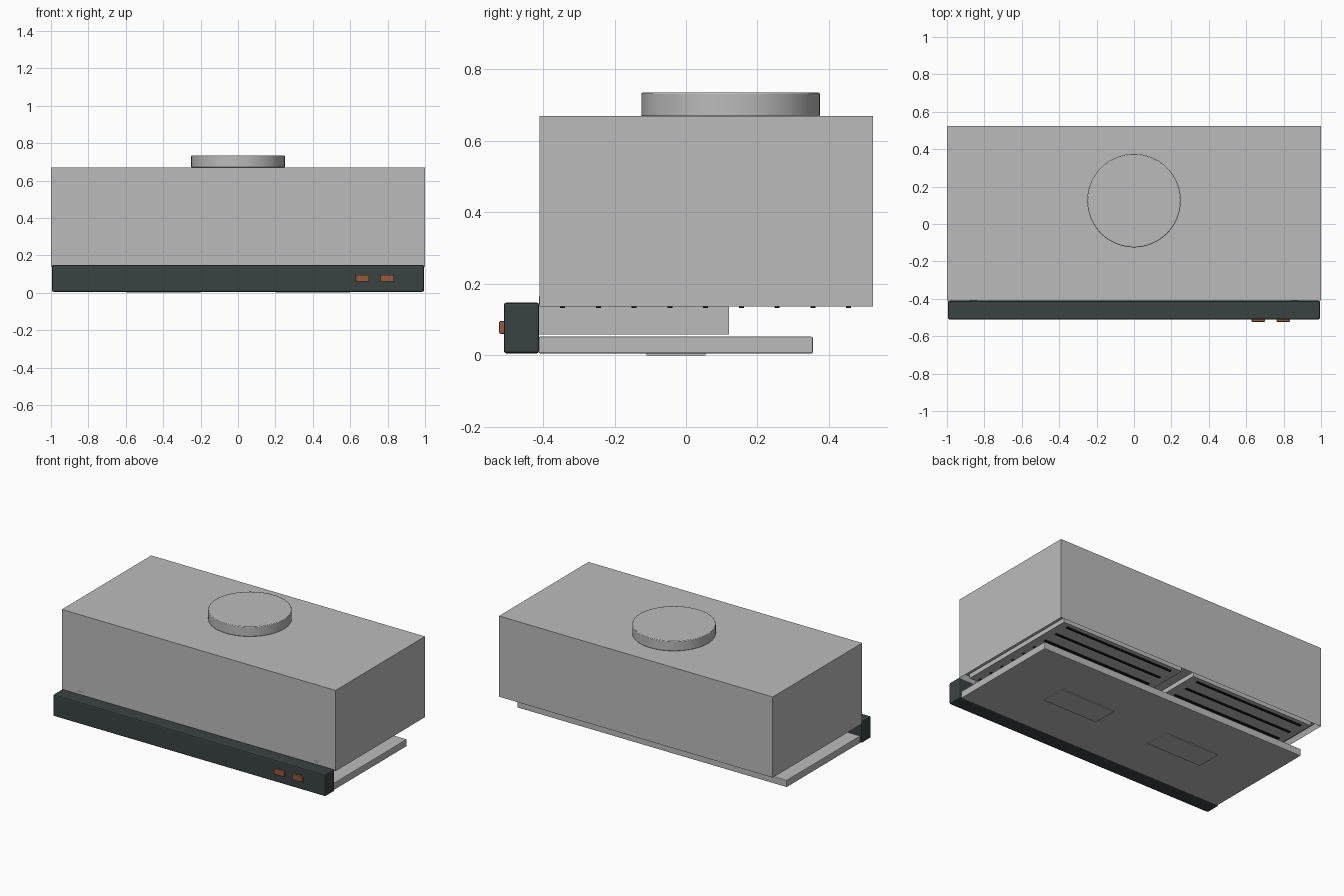
import bpy, bmesh, math

if "Cube" in bpy.data.objects:
    bpy.data.objects.remove(bpy.data.objects["Cube"])


def material(name, rgb):
    m = bpy.data.materials.new(name)
    m.diffuse_color = (*rgb, 1)
    m.use_nodes = True
    m.node_tree.nodes["Principled BSDF"].inputs["Base Color"].default_value = m.diffuse_color
    return m


STEEL = material("brushed steel", (0.50, 0.50, 0.50))
CHARCOAL = material("charcoal green", (0.042, 0.056, 0.054))
COPPER = material("copper", (0.32, 0.10, 0.045))
BLACK = material("slot black", (0.01, 0.01, 0.01))


def finish(ob, name, mat, bevel=0, segments=2):
    ob.name = name
    ob.data.materials.append(mat)
    if bevel:
        mod = ob.modifiers.new("rounded edges", 'BEVEL')
        mod.width = bevel
        mod.segments = segments
        mod.limit_method = 'ANGLE'
    return ob


def box(name, x, y, z, mat, bevel=0):
    """Box from (min, max) pairs on each axis."""
    lo, hi = zip(x, y, z)
    bpy.ops.mesh.primitive_cube_add(size=1, location=[(a + b) / 2 for a, b in zip(lo, hi)])
    ob = bpy.context.object
    ob.scale = [b - a for a, b in zip(lo, hi)]
    bpy.ops.object.transform_apply(location=False, rotation=False, scale=True)
    return finish(ob, name, mat, bevel)


# Main housing, with a shallow recess underneath for the filters
housing = box("housing", (-1, 1), (-0.41, 0.523), (0.137, 0.67), STEEL)
bm = bmesh.new()
bm.from_mesh(housing.data)
bottom = min(bm.faces, key=lambda f: f.calc_center_median().z)
bmesh.ops.inset_individual(bm, faces=[bottom], thickness=0.02)
bmesh.ops.translate(bm, verts=bottom.verts[:], vec=(0, 0, 0.03))
bm.to_mesh(housing.data)
bm.free()

# Round duct collar on top
bpy.ops.mesh.primitive_cylinder_add(vertices=64, radius=0.25, depth=0.066,
                                    location=(0, 0.125, 0.702))
collar = finish(bpy.context.object, "duct_collar", STEEL, 0.004)
bpy.ops.object.shade_smooth_by_angle(angle=math.radians(35))

# Front control bar and its buttons
box("front_bar", (-0.995, 0.995), (-0.51, -0.411), (0.005, 0.148), CHARCOAL, 0.008)
for i, x in enumerate((0.665, 0.798)):
    box(f"button_{i + 1}", (x - 0.036, x + 0.036), (-0.523, -0.505), (0.06, 0.096), COPPER, 0.004)

# Pull-out tray under the housing
box("pull_out_tray", (-0.985, 0.985), (-0.412, 0.355), (0.005, 0.052), STEEL, 0.004)

# Mirrored parts: slide rails, lamp plates, filters with slots
for side, s in (("left", -1), ("right", 1)):
    def span(a, b):
        return sorted((s * a, s * b))

    box(f"slide_rail_{side}", span(0.84, 0.88), (-0.412, 0.12), (0.058, 0.165), STEEL)
    box(f"lamp_plate_{side}", span(0.2, 0.6), (-0.11, 0.055), (0.0, 0.007), STEEL)
    box(f"filter_{side}", span(0.045, 0.95), (-0.375, 0.49), (0.138, 0.17), STEEL)
    for i in range(9):
        y = -0.345 + 0.1 * i
        box(f"filter_slot_{side}_{i + 1}", span(0.1, 0.9), (y - 0.007, y + 0.007),
            (0.132, 0.14), BLACK)
